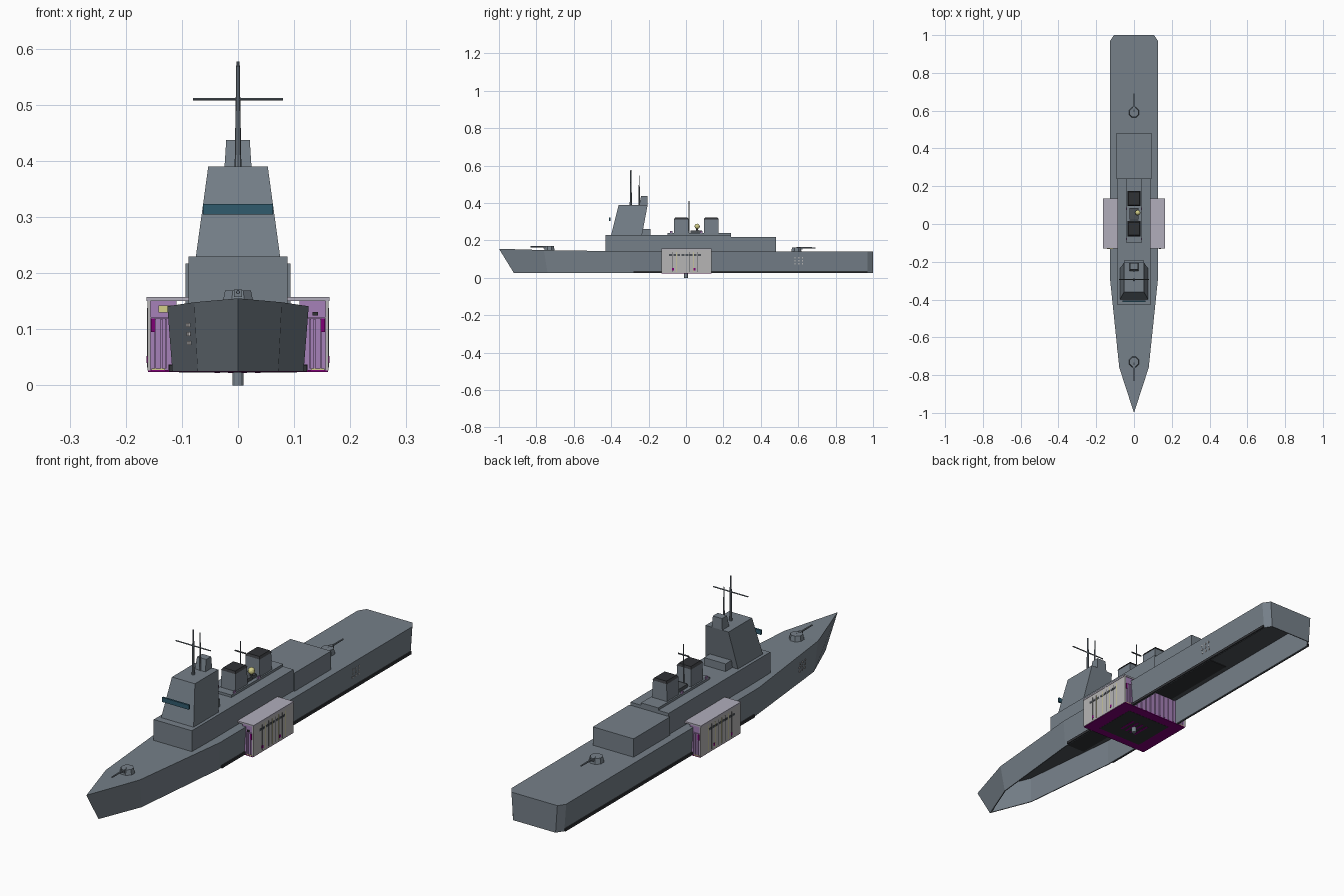
import bpy, bmesh
from math import pi

cube = bpy.data.objects.get("Cube")
if cube:
    bpy.data.objects.remove(cube, do_unlink=True)


def material(name, r, g, b):
    m = bpy.data.materials.new(name)
    m.use_nodes = True
    m.diffuse_color = (r, g, b, 1)
    m.node_tree.nodes["Principled BSDF"].inputs["Base Color"].default_value = (r, g, b, 1)
    return m


GREY = material("ship grey", .18, .215, .25)
DARK = material("charcoal", .03, .032, .036)
STEEL = material("dark steel", .075, .085, .097)
GLASS = material("window blue", .03, .105, .155)
LIGHT = material("light grey", .47, .46, .46)
LILAC = material("lilac grey", .44, .42, .5)
PURPLE = material("purple", .38, .22, .48)
MAGENTA = material("dark magenta", .21, 0, .18)
CREAM = material("pale yellow", .65, .62, .25)


def finish(name, bm, mats):
    bmesh.ops.recalc_face_normals(bm, faces=bm.faces[:])
    me = bpy.data.meshes.new(name)
    bm.to_mesh(me)
    bm.free()
    for m in mats:
        me.materials.append(m)
    ob = bpy.data.objects.new(name, me)
    bpy.context.collection.objects.link(ob)
    return ob


def prism(name, mat, base, top, z0, z1):
    """Six-sided block; base and top are (x0, x1, y0, y1)."""
    bm = bmesh.new()
    rings = []
    for (x0, x1, y0, y1), z in ((base, z0), (top, z1)):
        rings.append([bm.verts.new((x, y, z)) for x, y in ((x0, y0), (x1, y0), (x1, y1), (x0, y1))])
    lo, hi = rings
    bm.faces.new(lo)
    bm.faces.new(hi)
    for i in range(4):
        j = (i + 1) % 4
        bm.faces.new((lo[i], lo[j], hi[j], hi[i]))
    return finish(name, bm, [mat])


def box(name, mat, x0, x1, y0, y1, z0, z1):
    return prism(name, mat, (x0, x1, y0, y1), (x0, x1, y0, y1), z0, z1)


def pair(name, mat, x0, x1, *rest):
    box("left_" + name, mat, x0, x1, *rest)
    box("right_" + name, mat, -x1, -x0, *rest)


def rod(name, mat, r0, r1, length, loc, rot=(0, 0, 0), sides=8):
    bpy.ops.mesh.primitive_cone_add(vertices=sides, radius1=r0, radius2=r1, depth=length,
                                    location=loc, rotation=rot)
    ob = bpy.context.object
    ob.name = name
    ob.data.materials.append(mat)
    return ob


# Hull: deck y, deck half width, deck z, keel y, keel half width
stations = [(-1, 0, .155, -.92, 0), (-.76, .078, .148, -.74, .072), (-.3, .126, .141, -.3, .117),
            (.97, .126, .14, .97, .117), (1, .106, .14, 1, .098)]
bm = bmesh.new()
sides = []
for s in (1, -1):
    deck, keel = [], []
    for i, (yt, wt, zt, yb, wb) in enumerate(stations):
        if i == 0 and s < 0:
            deck.append(sides[0][0][0])
            keel.append(sides[0][1][0])
        else:
            deck.append(bm.verts.new((s * wt, yt, zt)))
            keel.append(bm.verts.new((s * wb, yb, .025)))
    for i in range(len(stations) - 1):
        bm.faces.new((deck[i], deck[i + 1], keel[i + 1], keel[i]))
    sides.append((deck, keel))
(dl, kl), (dr, kr) = sides
bm.faces.new((dl[0], dl[1], dr[1]))
for i in range(1, len(stations) - 1):
    bm.faces.new((dl[i], dl[i + 1], dr[i + 1], dr[i]))
bm.faces.new((dl[-1], dr[-1], kr[-1], kl[-1]))
bottom = bm.faces.new(kl + kr[:0:-1])
bmesh.ops.recalc_face_normals(bm, faces=bm.faces[:])
# Thin-walled hull, open underneath
bmesh.ops.inset_region(bm, faces=[bottom], thickness=.004, use_even_offset=True)
well = bmesh.ops.extrude_discrete_faces(bm, faces=[bottom])["faces"][0]
bmesh.ops.translate(bm, verts=well.verts[:], vec=(0, 0, .111))
well.material_index = 1
finish("hull", bm, [GREY, STEEL])
box("deckhouse_shaft", DARK, -.09, .09, -.43, .48, .133, .1355)
pair("boot_stripe", DARK, .116, .123, -.28, .97, .025, .036)

# Pale plates on the hull sides
for i in range(3):
    for j in range(3):
        z = .072 + j * .016
        y = -.665 + i * .02
        x = .0835 + (y + .64) * .1 + (z - .025) * .06
        box(f"bow_plate_{i}_{j}", LIGHT, -x - .003, -x, y, y + .006, z, z + .007)
        x = .117 + (z - .025) * .078
        y = .58 + i * .02
        box(f"stern_plate_{i}_{j}", LIGHT, x - .001, x + .002, y, y + .006, z, z + .007)

# Superstructure
box("forward_deckhouse", GREY, -.088, .088, -.43, .24, .138, .23)
box("aft_deckhouse", GREY, -.094, .094, .24, .48, .138, .217)
prism("bridge_tower", GREY, (-.075, .075, -.4, -.235), (-.053, .053, -.36, -.205), .23, .39)
box("bridge_window", GLASS, -.062, .062, -.413, -.405, .304, .323)
box("tower_rear_block", GREY, -.05, .05, -.245, -.19, .23, .262)
prism("tower_cabin", GREY, (-.024, .024, -.25, -.205), (-.021, .021, -.24, -.207), .39, .437)

# Masts
rod("main_mast", GREY, .006, .003, .187, (0, -.295, .4835))
rod("main_yard", GREY, .0025, .0025, .16, (0, -.295, .51), (0, pi / 2, 0))
rod("rear_antenna", GREY, .004, .002, .16, (0, -.25, .467))

# Funnels on a shared platform
box("funnel_platform", GREY, -.04, .04, -.1, .24, .23, .24)
for name, y in (("forward", -.065), ("aft", .095)):
    prism(name + "_funnel", GREY, (-.034, .034, y, y + .08), (-.032, .032, y + .002, y + .078), .24, .312)
    prism(name + "_funnel_cap", DARK, (-.034, .034, y, y + .08), (-.028, .028, y + .006, y + .074), .312, .321)
    pair(name + "_funnel_locker", PURPLE, .036, .042, y - .02, y - .008, .24, .25)

# Lookout post between the funnels
box("lookout_base", STEEL, -.025, .025, .025, .085, .24, .254)
rod("lookout_pole", GREY, .003, .0015, .17, (0, .016, .325))
rod("lookout_yard", STEEL, .003, .003, .05, (0, .016, .365), (0, pi / 2, 0))
rod("lookout_stand", STEEL, .006, .005, .03, (.02, .06, .255))
bpy.ops.mesh.primitive_uv_sphere_add(segments=12, ring_count=8, radius=.014, location=(.02, .06, .275))
bpy.context.object.name = "lamp_globe"
bpy.context.object.data.materials.append(CREAM)

# Deck guns
for name, y, d, z in (("bow", -.73, -1, .145), ("stern", .59, 1, .139)):
    rod(name + "_gun_turret", GREY, .03, .025, .024, (0, y, z + .012), (0, 0, pi / 8))
    rod(name + "_gun_barrel", GREY, .004, .003, .1, (0, y + d * .052, z + .021), (-d * pi / 2, 0, 0))
    box(name + "_gun_mantlet", GREY, -.007, .007, y + d * .024 - .008, y + d * .024 + .008, z + .012, z + .026)

# Midship module: purple core through the hull, light outer sides
pair("module_roof", LILAC, .088, .163, -.13, .135, .15, .157)
pair("module_core", PURPLE, .11, .156, -.127, .132, .025, .15)
box("module_cross_core", PURPLE, -.11, .11, -.127, .132, .025, .1325)
pair("module_side", LIGHT, .156, .1615, -.13, .135, .026, .15)
for i in range(8):
    y = -.09 + i * .022
    pair(f"module_vent_{i}", STEEL, .161, .1625, y, y + .015, .117, .126)
    pair(f"module_rib_{i}", CREAM if i % 2 else STEEL, .161, .1625, y + .018, y + .0195, .032, .138)
for i, y in enumerate((-.075, .04)):
    pair(f"module_marker_{i}", MAGENTA, .161, .1627, y, y + .01, .04, .052)
for end, y in (("front", -.13), ("back", .132)):
    for i, x in enumerate((.127, .135, .146)):
        pair(f"module_{end}_post_{i}", PURPLE, x, x + .003, y, y + .003, .03, .118)
    pair(f"module_{end}_latch", MAGENTA, .148, .155, y - .001, y + .004, .095, .119)
    pair(f"module_{end}_foot", DARK, .117, .124, y, y + .003, .027, .037)
    pair(f"module_{end}_sill", CREAM, .13, .154, y, y + .003, .027, .03)
    pair(f"module_{end}_lintel", PURPLE, .125, .156, y, y + .003, .119, .1215)
box("module_tag", CREAM, -.142, -.112, -.132, -.127, .13, .142)
box("module_catch", DARK, .133, .143, -.132, -.127, .124, .131)

# Ribs on the core faces inside the hull
for i in range(9):
    x = -.1 + i * .024
    box(f"core_rib_{i}", PURPLE, x, x + .004, .132, .136, .03, .13)

# Underside tray and keel stub
box("tray", MAGENTA, -.16, .16, -.13, .135, .0237, .027)
box("tray_panel", DARK, -.105, .105, -.095, .095, .023, .0237)
for i in range(4):
    x = -.042 + i * .024
    box(f"tray_slat_{i}", MAGENTA, x, x + .01, -.04, .04, .0224, .023)
rod("keel_stub", GREY, .01, .01, .024, (0, 0, .012), sides=12)
